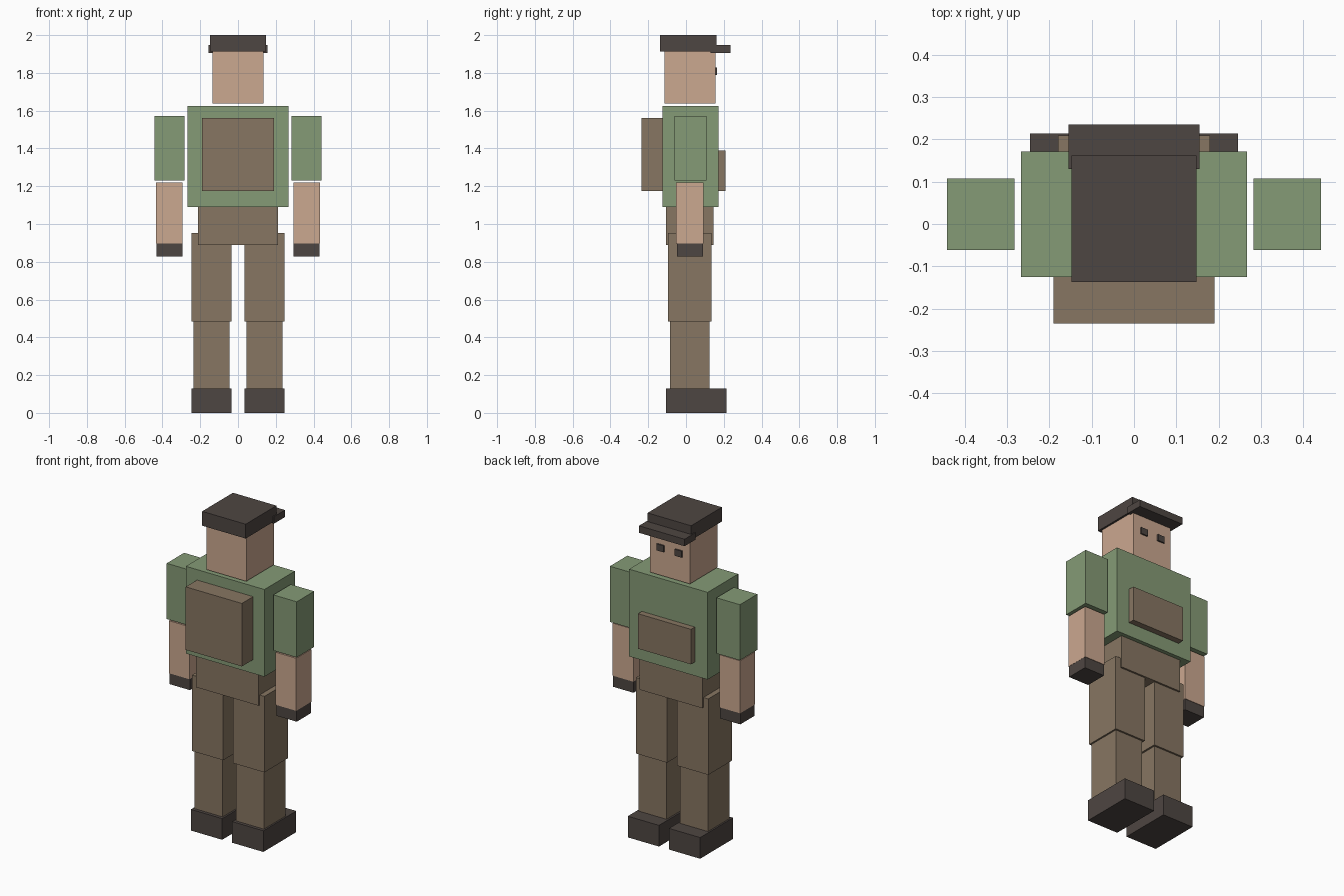
import bpy
from mathutils import Vector

default_cube = bpy.data.objects.get("Cube")
if default_cube:
    bpy.data.objects.remove(default_cube, do_unlink=True)


def material(name, rgb):
    mat = bpy.data.materials.new(name)
    mat.use_nodes = True
    colour = (*rgb, 1)
    mat.diffuse_color = colour
    mat.node_tree.nodes["Principled BSDF"].inputs["Base Color"].default_value = colour
    return mat


green = material("shirt green", (0.235, 0.328, 0.181))
skin = material("skin", (0.597, 0.392, 0.279))
brown = material("cloth brown", (0.242, 0.181, 0.122))
dark = material("dark leather", (0.076, 0.061, 0.054))


def box(name, mat, x, y, z):
    """Box spanning the given (low, high) range on each axis."""
    low, high = (Vector(corner) for corner in zip(x, y, z))
    bpy.ops.mesh.primitive_cube_add(size=1, location=(low + high) / 2)
    obj = bpy.context.object
    obj.name = obj.data.name = name
    obj.scale = high - low
    bpy.ops.object.transform_apply(location=False, rotation=False, scale=True)
    obj.data.materials.append(mat)
    return obj


def centred(name, mat, half, y, z):
    return box(name, mat, (-half, half), y, z)


def pair(name, mat, x, y, z):
    """Matching boxes on the left (+x) and right (-x)."""
    box("left_" + name, mat, x, y, z)
    box("right_" + name, mat, (-x[1], -x[0]), y, z)


# Head and cap
centred("head", skin, 0.136, (-0.114, 0.156), (1.637, 1.93))
centred("cap", dark, 0.148, (-0.137, 0.162), (1.912, 2.0))
centred("cap_brim", dark, 0.155, (0.13, 0.235), (1.904, 1.947))
pair("eye", dark, (0.038, 0.085), (0.156, 0.165), (1.788, 1.828))

# Torso and gear
centred("torso", green, 0.267, (-0.125, 0.171), (1.09, 1.626))
centred("backpack", brown, 0.191, (-0.235, -0.12), (1.175, 1.562))
centred("chest_pouch", brown, 0.18, (0.165, 0.209), (1.175, 1.39))
centred("pelvis", brown, 0.213, (-0.105, 0.146), (0.89, 1.1))

# Arms
pair("upper_arm", green, (0.283, 0.442), (-0.061, 0.108), (1.231, 1.573))
pair("forearm", skin, (0.293, 0.433), (-0.053, 0.093), (0.897, 1.22))
pair("hand", dark, (0.294, 0.432), (-0.047, 0.09), (0.828, 0.897))

# Legs
pair("thigh", brown, (0.034, 0.246), (-0.095, 0.135), (0.485, 0.952))
pair("shin", brown, (0.045, 0.236), (-0.085, 0.124), (0.12, 0.49))
pair("boot", dark, (0.034, 0.246), (-0.105, 0.214), (0, 0.13))
